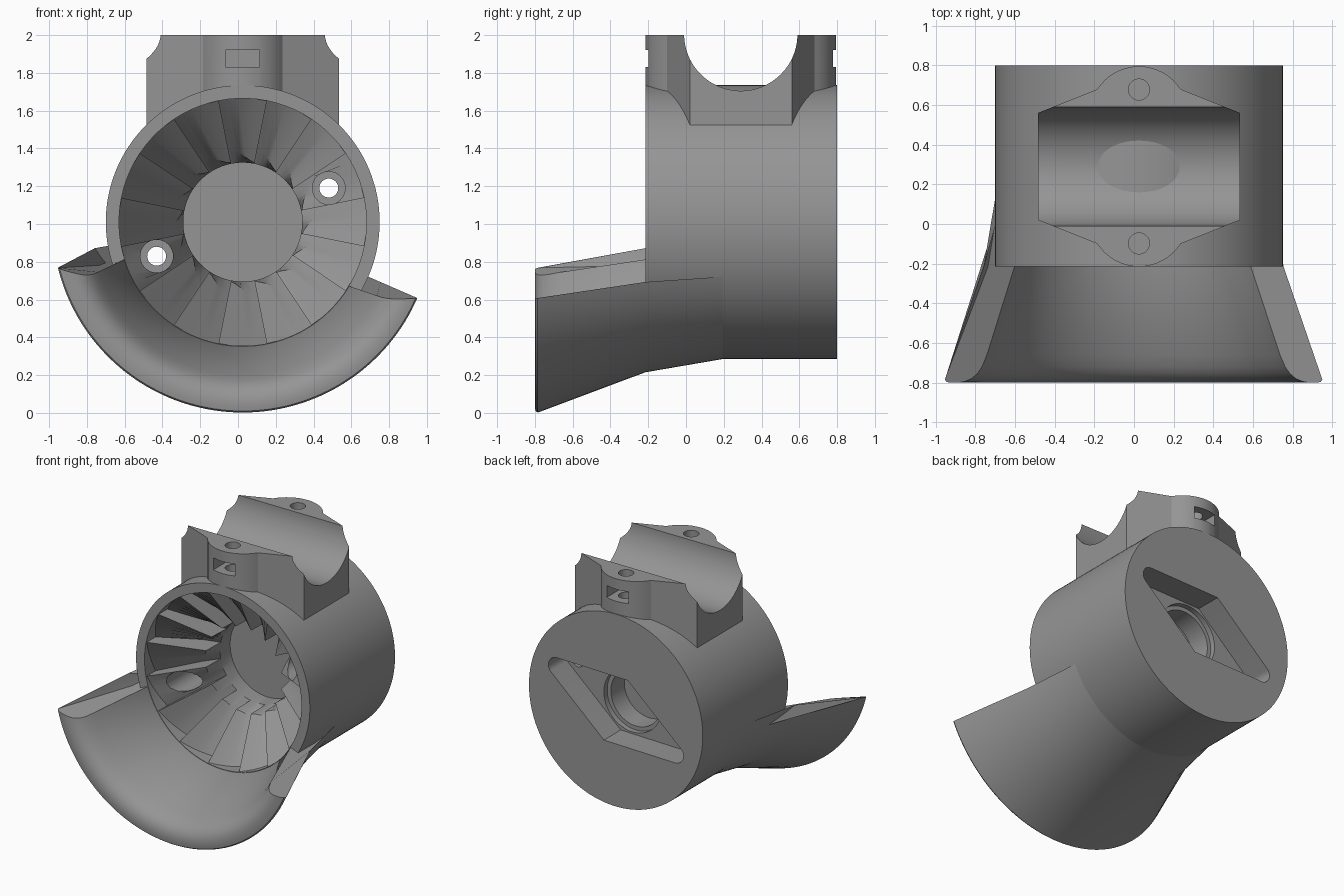
import bpy, bmesh, math

if "Cube" in bpy.data.objects:
    bpy.data.objects.remove(bpy.data.objects["Cube"])

CX, CZ = 0.025, 1.01          # main axis, running along y
grey = bpy.data.materials.new("grey plastic")
grey.diffuse_color = (0.30, 0.30, 0.30, 1)
grey.use_nodes = True
grey.node_tree.nodes["Principled BSDF"].inputs["Base Color"].default_value = grey.diffuse_color


def finish(name, bm):
    bmesh.ops.remove_doubles(bm, verts=bm.verts, dist=1e-5)
    bmesh.ops.recalc_face_normals(bm, faces=bm.faces)
    me = bpy.data.meshes.new(name)
    bm.to_mesh(me)
    bm.free()
    me.materials.append(grey)
    ob = bpy.data.objects.new(name, me)
    bpy.context.collection.objects.link(ob)
    return ob


def circle(cx, cy, r, n=48):
    return [(cx + r * math.cos(math.tau * i / n), cy + r * math.sin(math.tau * i / n))
            for i in range(n)]


def prism(name, pts, a, b, axis):
    """Extrude a 2D outline from a to b along an axis."""
    place = {'x': lambda p, d: (d, p[0], p[1]),
             'y': lambda p, d: (p[0], d, p[1]),
             'z': lambda p, d: (p[0], p[1], d)}[axis]
    bm = bmesh.new()
    lo = [bm.verts.new(place(p, a)) for p in pts]
    hi = [bm.verts.new(place(p, b)) for p in pts]
    bm.faces.new(lo)
    bm.faces.new(hi)
    n = len(pts)
    for i in range(n):
        j = (i + 1) % n
        bm.faces.new((lo[i], lo[j], hi[j], hi[i]))
    return finish(name, bm)


def cut(ob, cutter):
    cutter.hide_render = True
    m = ob.modifiers.new("cut", 'BOOLEAN')
    m.operation, m.solver, m.object = 'DIFFERENCE', 'EXACT', cutter
    bpy.context.view_layer.objects.active = ob
    bpy.ops.object.modifier_apply(modifier=m.name)
    bpy.data.objects.remove(cutter)


def smooth(ob, deg=25):
    bpy.ops.object.select_all(action='DESELECT')
    ob.select_set(True)
    bpy.context.view_layer.objects.active = ob
    bpy.ops.object.shade_smooth_by_angle(angle=math.radians(deg))


def polar(r, ang, y):
    return (CX + r * math.cos(ang), y, CZ + r * math.sin(ang))


# Sawtooth funnel cavity: 16 ramps stepping around a central bore
def funnel_cutter():
    bm = bmesh.new()
    cols = []
    teeth, steps = 16, 5
    for k in range(teeth):
        for s in range(steps + 1):
            t = s / steps
            ang = math.radians(101.25 - 22.5 * (k + t))
            rm = 0.32 + 0.10 * (1 - t) ** 1.5
            prof = [(0.655, -0.3), (0.655, -0.10 - 0.105 * t),
                    (rm, 0.13 - 0.10 * t), (0.315, 0.20), (0.315, 0.32)]
            cols.append([bm.verts.new(polar(r, ang, y)) for r, y in prof])
    for i, c in enumerate(cols):
        d = cols[(i + 1) % len(cols)]
        for j in range(4):
            bm.faces.new((c[j], c[j + 1], d[j + 1], d[j]))
    # keep one vertex per angle on the two flat caps
    bmesh.ops.remove_doubles(bm, verts=bm.verts, dist=1e-5)
    bmesh.ops.holes_fill(bm, edges=[e for e in bm.edges if e.is_boundary], sides=0)
    return finish("funnel_cutter", bm)


# Body drum
body = prism("body", circle(CX, CZ, 0.725, 128), -0.215, 0.8, 'y')
cut(body, funnel_cutter())

# Diamond slot with round ends in the back, along the screw line
tilt = math.radians(21.6)
slot = []
for side in (0, math.pi):
    for i in range(13):
        a = math.radians(-62 + 124 * i / 12)
        x, z = 0.53 + 0.07 * math.cos(a), 0.07 * math.sin(a)
        b = tilt + side
        slot.append((CX + x * math.cos(b) - z * math.sin(b),
                     CZ + x * math.sin(b) + z * math.cos(b)))
    b = tilt + side + math.pi / 2
    slot.append((CX + 0.27 * math.cos(b), CZ + 0.27 * math.sin(b)))
cut(body, prism("slot_cutter", slot, 0.6, 0.9, 'y'))

# Stepped hub bore in the back
for r, y in ((0.24, 0.56), (0.21, 0.40)):
    cut(body, prism("hub_cutter", circle(CX, CZ, r), y, 0.7, 'y'))

# Two counterbored screw holes
for s in (-1, 1):
    hx, hz = CX + s * 0.49 * math.cos(tilt), CZ + s * 0.49 * math.sin(tilt)
    cut(body, prism("bore_cutter", circle(hx, hz, 0.087, 32), -0.25, 0.45, 'y'))
    cut(body, prism("hole_cutter", circle(hx, hz, 0.05, 32), 0.4, 0.7, 'y'))
smooth(body)

# Clamp saddle: outline with a rounded lug front and back
MY = 0.29
half = [(-0.51, -0.27)]
for i in range(17):
    a = math.radians(-147.5 + 115 * i / 16)
    half.append((0.249 * math.cos(a), -0.256 + 0.249 * math.sin(a)))
half.append((0.51, -0.27))
outline = [(CX + x, MY + y) for x, y in half] + [(CX - x, MY - y) for x, y in half]
clamp = prism("clamp_saddle", outline, 1.3, 2.0, 'z')
cut(clamp, prism("drum_cutter", circle(CX, CZ, 0.70, 96), -0.5, 1.0, 'y'))
cut(clamp, prism("tube_cutter", circle(MY, 2.005, 0.30, 96), -1, 1, 'x'))
for s in (-1, 1):
    y = MY + s * 0.388
    cut(clamp, prism("screw_cutter", circle(CX, y, 0.053, 32), 1.76, 2.1, 'z'))
    y0, y1 = sorted((MY + s * 0.31, MY + s * 0.6))
    box = [(CX - 0.09, y0), (CX + 0.09, y0), (CX + 0.09, y1), (CX - 0.09, y1)]
    cut(clamp, prism("nut_cutter", box, 1.83, 1.92, 'z'))
smooth(clamp)

# Flared scoop: (y, radius, 0 = outer skin / 1 = inner skin) swept around the axis
prof = [(0.2, 0.724, 0), (-0.215, 0.795, 0), (-0.765, 1.001, 0), (-0.785, 1.008, 0),
        (-0.797, 1.0, 0.05), (-0.8, 0.98, 0.2), (-0.8, 0.95, 0.4), (-0.794, 0.92, 0.6),
        (-0.78, 0.89, 0.8), (-0.755, 0.862, 0.93), (-0.72, 0.838, 1), (-0.66, 0.811, 1),
        (-0.215, 0.658, 1), (0.19, 0.70, 1)]
bm = bmesh.new()
N = 72
rows = []
for i in range(N + 1):
    row = []
    for y, r, w in prof:
        f = max(0, (-0.215 - y) / 0.585)
        left = (190 + 4 * f) * (1 - w) + (197.5 + 2 * f) * w
        right = 336.5 * (1 - w) + (329 + 3 * f) * w
        row.append(bm.verts.new(polar(r, math.radians(left + (right - left) * i / N), y)))
    rows.append(row)
n = len(prof)
for a, b in zip(rows, rows[1:]):
    for j in range(n):
        k = (j + 1) % n
        bm.faces.new((a[j], a[k], b[k], b[j]))
bm.faces.new(rows[0])
bm.faces.new(rows[-1])
smooth(finish("scoop", bm), 30)
